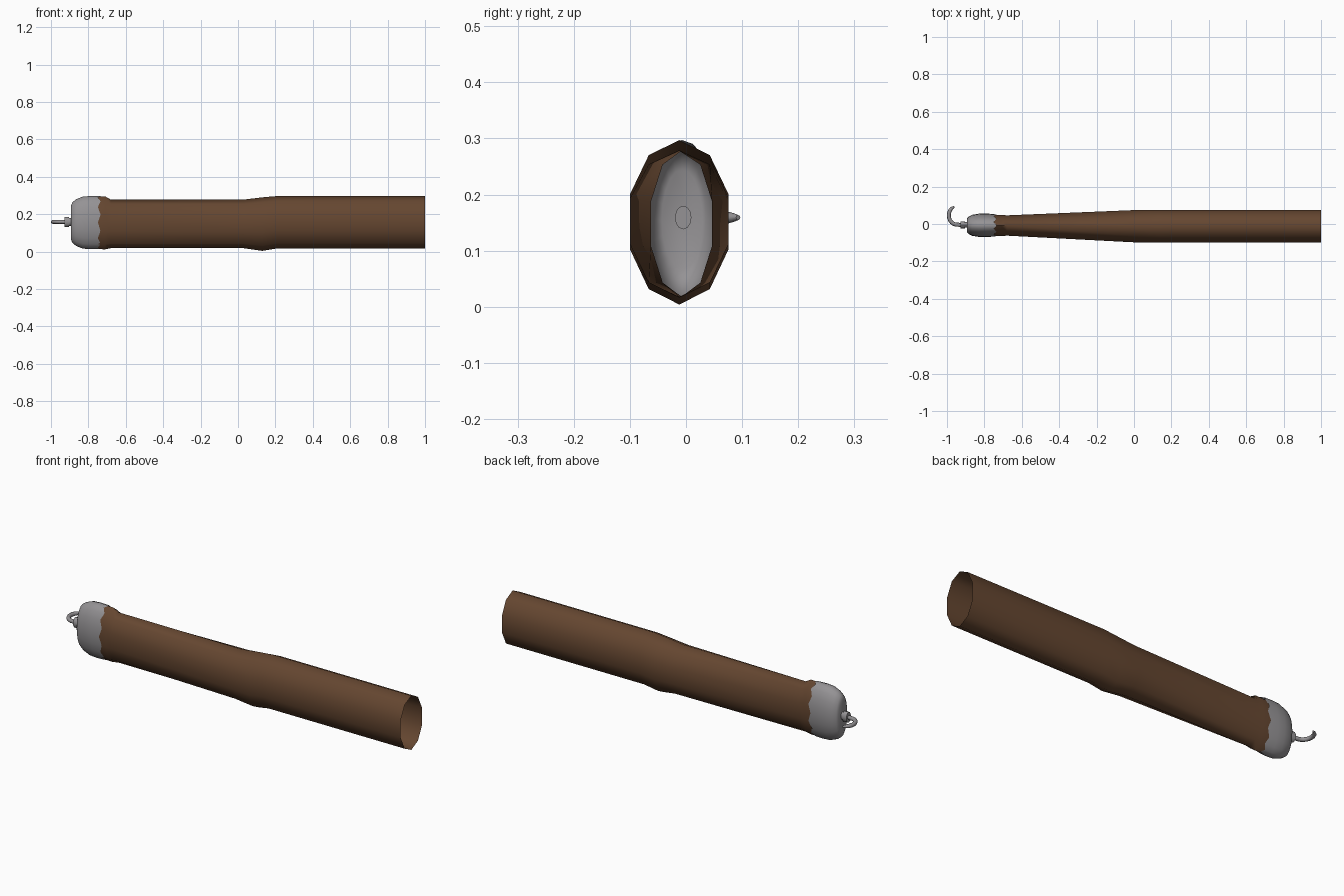
import bpy, bmesh, math
from mathutils import Vector

if "Cube" in bpy.data.objects:
    bpy.data.objects.remove(bpy.data.objects["Cube"])


def material(name, rgb):
    m = bpy.data.materials.new(name)
    m.diffuse_color = (*rgb, 1)
    m.use_nodes = True
    m.node_tree.nodes["Principled BSDF"].inputs["Base Color"].default_value = m.diffuse_color
    return m


BROWN = material("brown cloth", (0.13, 0.062, 0.030))
GREY = material("grey metal", (0.30, 0.29, 0.30))


def finish(bm, name, mat, angle=60):
    bmesh.ops.recalc_face_normals(bm, faces=bm.faces)
    mesh = bpy.data.meshes.new(name)
    bm.to_mesh(mesh)
    bm.free()
    obj = bpy.data.objects.new(name, mesh)
    bpy.context.collection.objects.link(obj)
    mesh.materials.append(mat)
    bpy.ops.object.select_all(action='DESELECT')
    obj.select_set(True)
    bpy.context.view_layer.objects.active = obj
    bpy.ops.object.shade_smooth_by_angle(angle=math.radians(angle))
    return obj


def loft(name, mat, sections, sides, start_cap=False, end_cap=False, jag=0, angle=60):
    """Skin elliptical rings given as (x, y centre, y radius, z low, z high)."""
    bm = bmesh.new()
    rings = []
    for i, (x, cy, ry, lo, hi) in enumerate(sections):
        ring = []
        for k in range(sides):
            a = math.pi / 2 + k * math.tau / sides
            dx = jag * (k % 2) if i == 0 else 0
            ring.append(bm.verts.new((x + dx, cy + ry * math.cos(a),
                                      (lo + hi) / 2 + (hi - lo) / 2 * math.sin(a))))
        rings.append(ring)
    for a, b in zip(rings, rings[1:]):
        for k in range(sides):
            n = (k + 1) % sides
            bm.faces.new((a[k], a[n], b[n], b[k]))
    if start_cap:
        bm.faces.new(rings[0])
    if end_cap:
        bm.faces.new(rings[-1])
    return finish(bm, name, mat, angle)


# Open sleeve, flared a little at the cuff and bulging at the elbow
loft("sleeve", BROWN, [
    (-0.765, -0.008, 0.058, 0.014, 0.294),
    (-0.71, -0.008, 0.060, 0.012, 0.295),
    (-0.68, -0.008, 0.057, 0.018, 0.278),
    (0.03, -0.012, 0.092, 0.018, 0.278),
    (0.13, -0.012, 0.0925, 0.004, 0.290),
    (0.21, -0.012, 0.0925, 0.017, 0.297),
    (1.0, -0.012, 0.0925, 0.017, 0.297)], 10)

# Metal cup over the wrist, with an uneven rim
cup = [(-0.735, 0.060, 0.141), (-0.79, 0.063, 0.142), (-0.83, 0.062, 0.139),
       (-0.865, 0.056, 0.125), (-0.885, 0.046, 0.109), (-0.893, 0.036, 0.090)]
loft("wrist_cup", GREY, [(x, -0.007, ry, 0.155 - rz, 0.155 + rz) for x, ry, rz in cup],
     20, end_cap=True, jag=-0.014)

# Hook socket: thin neck and thicker collar
for name, x0, x1, r in (("socket_neck", -0.908, -0.885, 0.021),
                        ("socket_collar", -0.927, -0.903, 0.027)):
    loft(name, GREY, [(x, -0.005, r * 0.7, 0.159 - r, 0.159 + r) for x in (x0, x1)],
         12, start_cap=True, end_cap=True, angle=40)

# Curved hook swept along its path, tapering to the tip
path = [Vector((-0.91, -0.006)), Vector((-0.935, -0.006))]
for i in range(11):
    a = math.radians(-80 - 170 * i / 10)
    path.append(Vector((-0.946 + 0.044 * math.cos(a), 0.046 + 0.050 * math.sin(a))))
bm = bmesh.new()
rings = []
for i, p in enumerate(path):
    t = (path[min(i + 1, len(path) - 1)] - path[max(i - 1, 0)]).normalized()
    side = Vector((-t.y, t.x))
    r = 0.0105 if i < len(path) - 2 else 0.0105 - 0.003 * (i - len(path) + 3)
    rings.append([])
    for k in range(8):
        a = k * math.tau / 8
        q = p + side * (r * math.cos(a))
        rings[-1].append(bm.verts.new((q.x, q.y, 0.159 + r * math.sin(a))))
for a, b in zip(rings, rings[1:]):
    for k in range(8):
        bm.faces.new((a[k], a[(k + 1) % 8], b[(k + 1) % 8], b[k]))
bm.faces.new(rings[0])
bm.faces.new(rings[-1])
finish(bm, "hook", GREY)
